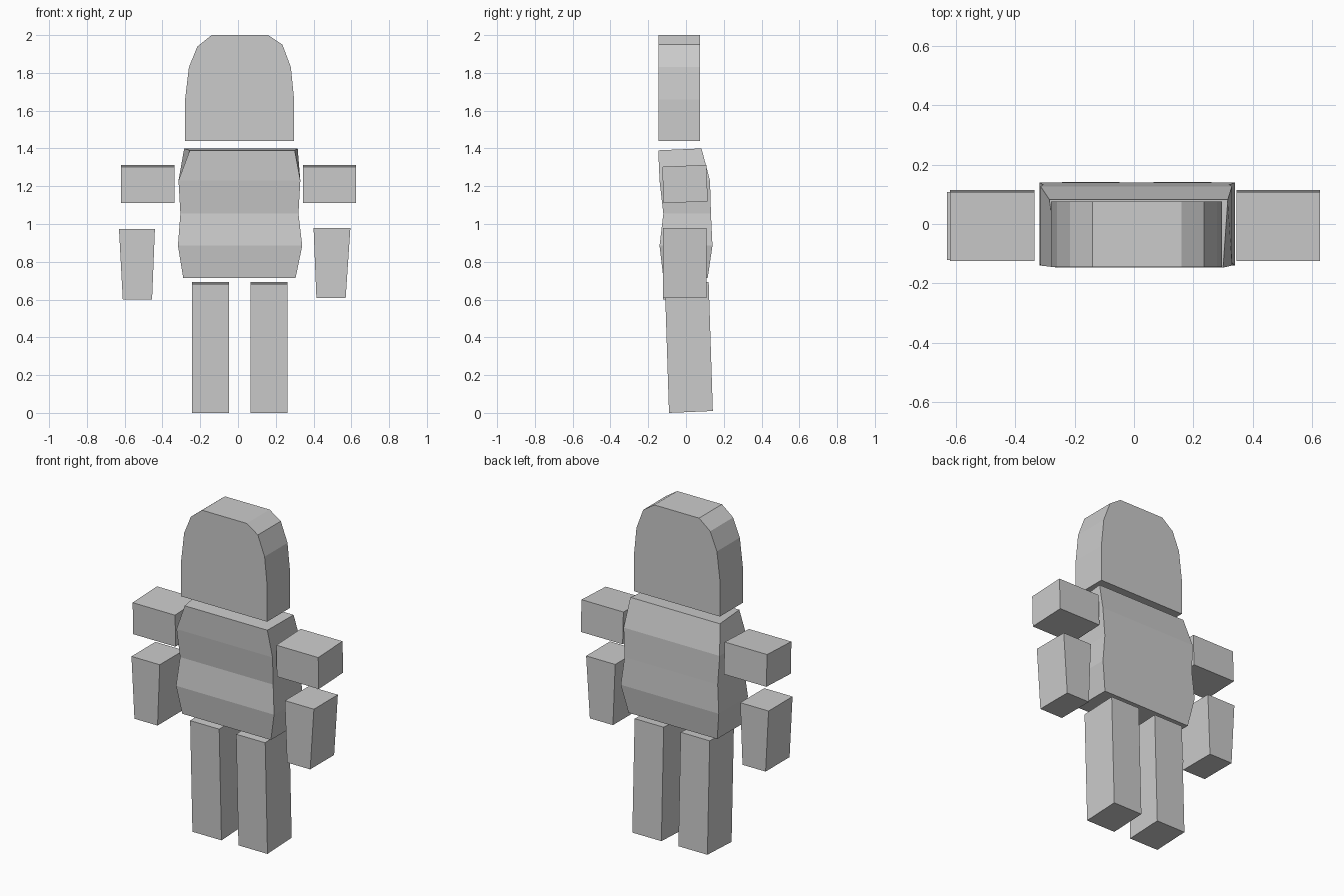
import bpy
import bmesh

if "Cube" in bpy.data.objects:
    bpy.data.objects.remove(bpy.data.objects["Cube"])

grey = bpy.data.materials.new("plain_grey")
grey.diffuse_color = (0.6, 0.6, 0.6, 1)
grey.use_nodes = True
grey.node_tree.nodes["Principled BSDF"].inputs["Base Color"].default_value = grey.diffuse_color


def loft(name, rings):
    """Skin a stack of matching vertex rings and cap both ends."""
    bm = bmesh.new()
    loops = [[bm.verts.new(p) for p in ring] for ring in rings]
    n = len(loops[0])
    for a, b in zip(loops, loops[1:]):
        for i in range(n):
            j = (i + 1) % n
            bm.faces.new((a[i], a[j], b[j], b[i]))
    bm.faces.new(loops[0][::-1])
    bm.faces.new(loops[-1])
    bmesh.ops.recalc_face_normals(bm, faces=bm.faces)
    mesh = bpy.data.meshes.new(name)
    bm.to_mesh(mesh)
    bm.free()
    mesh.materials.append(grey)
    obj = bpy.data.objects.new(name, mesh)
    bpy.context.collection.objects.link(obj)
    return obj


def ring(front, back):
    """Four corners from front and back edges, each (x0, x1, y, z)."""
    (a, b, yf, zf), (c, d, yb, zb) = front, back
    return [(a, yf, zf), (b, yf, zf), (d, yb, zb), (c, yb, zb)]


# Head: rounded-top slab
outline = [(-0.28, 1.44), (0.297, 1.44), (0.297, 1.66), (0.28, 1.83),
           (0.235, 1.95), (0.16, 2.0), (-0.14, 2.0), (-0.215, 1.94),
           (-0.26, 1.83), (-0.28, 1.66)]
loft("head", [[(x, y, z) for x, z in outline] for y in (-0.145, 0.075)])

# Torso: pinched stack of sections, (x0, x1, front y, back y, z)
sections = [(-0.29, 0.305, -0.12, 0.115, 0.715),
            (-0.318, 0.34, -0.14, 0.14, 0.885),
            (-0.305, 0.32, -0.12, 0.132, 1.055),
            (-0.315, 0.33, -0.14, 0.127, 1.23)]
rings = [ring((a, b, f, z), (a, b, k, z)) for a, b, f, k, z in sections]
rings.append(ring((-0.255, 0.30, -0.147, 1.39), (-0.285, 0.316, 0.082, 1.40)))
loft("torso", rings)

# Upper arms: slightly pitched blocks
for side, a, b in (("left", -0.62, -0.335), ("right", 0.345, 0.626)):
    loft(side + "_upper_arm", [
        ring((a, b, -0.12, 1.11), (a, b, 0.115, 1.12)),
        ring((a, b, -0.125, 1.303), (a, b, 0.108, 1.313))])

# Forearms: taper toward the wrist
for side, low, high, z0, z1 in (
        ("left", (-0.61, -0.455), (-0.63, -0.44), 0.60, 0.973),
        ("right", (0.415, 0.57), (0.40, 0.595), 0.608, 0.98)):
    loft(side + "_forearm", [
        ring((*low, -0.122, z0), (*low, 0.108, z0)),
        ring((*high, -0.122, z1), (*high, 0.108, z1))])

# Legs: blocks leaning forward toward the top
for side, a, b in (("left", -0.243, -0.048), ("right", 0.066, 0.261)):
    loft(side + "_leg", [
        ring((a, b, -0.09, 0.0), (a, b, 0.142, 0.01)),
        ring((a, b, -0.112, 0.683), (a, b, 0.12, 0.693))])
